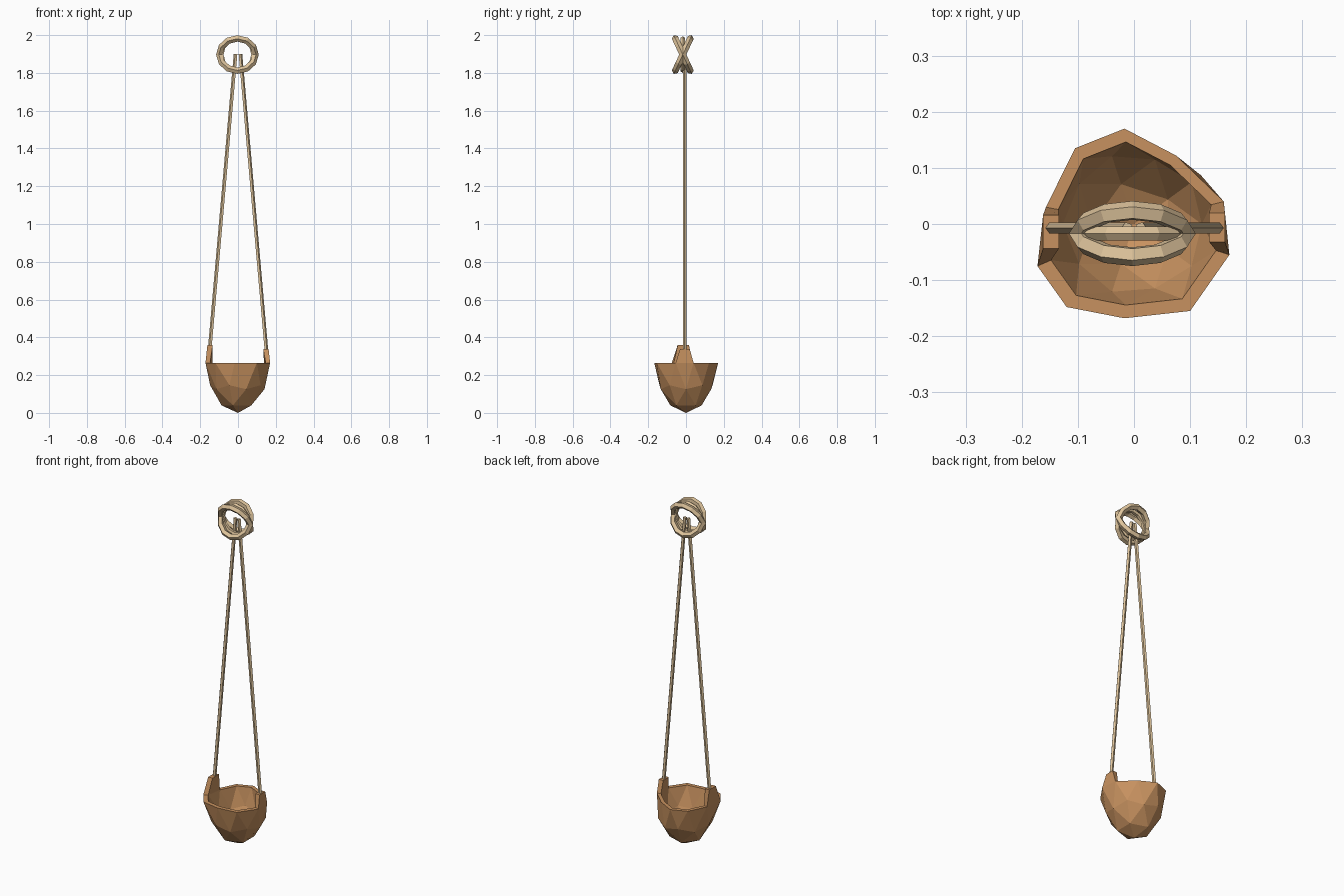
import bpy, bmesh, math
from mathutils import Vector, Matrix

if "Cube" in bpy.data.objects:
    bpy.data.objects.remove(bpy.data.objects["Cube"])


def material(name, rgb):
    m = bpy.data.materials.new(name)
    m.diffuse_color = (*rgb, 1)
    m.use_nodes = True
    m.node_tree.nodes["Principled BSDF"].inputs["Base Color"].default_value = m.diffuse_color
    return m


leather = material("brown leather", (0.57, 0.285, 0.115))
cord = material("tan cord", (0.73, 0.55, 0.33))


def add_object(name, bm, mat):
    bmesh.ops.recalc_face_normals(bm, faces=bm.faces)
    me = bpy.data.meshes.new(name)
    bm.to_mesh(me)
    bm.free()
    me.materials.append(mat)
    ob = bpy.data.objects.new(name, me)
    bpy.context.collection.objects.link(ob)
    return ob


# Pouch: two nested half spheres with an uneven rim
RIM_Z = 0.265
OUTLINE = [(-0.172, -0.075), (-0.12, -0.148), (-0.017, -0.168), (0.10, -0.155),
           (0.17, -0.055), (0.16, 0.04), (0.075, 0.122), (-0.017, 0.17),
           (-0.105, 0.135), (-0.157, 0.03)]


def half_sphere(bm, scale):
    """Adds the lower half of an icosphere to bm, returns its rim by angle."""
    tmp = bmesh.new()
    bmesh.ops.create_icosphere(tmp, subdivisions=2, radius=1)
    copies, rim = {}, []
    for v in tmp.verts:
        if v.co.z < 0.01:
            copies[v.index] = bm.verts.new((v.co.x * 0.165 * scale, v.co.y * 0.165 * scale,
                                            RIM_Z + v.co.z * RIM_Z * scale))
            if v.co.z > -0.01:
                rim.append((math.atan2(v.co.y, v.co.x), copies[v.index]))
    for f in tmp.faces:
        if all(v.index in copies for v in f.verts):
            bm.faces.new([copies[v.index] for v in f.verts])
    tmp.free()
    # the sorted rim starts just after -180 degrees, like the outline
    rim = [v for _, v in sorted(rim, key=lambda p: p[0])]
    for v, (x, y) in zip(rim, OUTLINE):
        v.co = Vector((x * scale, y * scale, RIM_Z))
    return rim


bm = bmesh.new()
outer = half_sphere(bm, 1.0)
inner = half_sphere(bm, 0.86)
rim_faces = []
for i in range(10):
    j = (i + 1) % 10
    rim_faces.append(bm.faces.new((outer[i], outer[j], inner[j], inner[i])))
bmesh.ops.recalc_face_normals(bm, faces=bm.faces)

# Tabs on both sides of the rim that hold the cords
for index, mid_y, half, top in ((4, -0.006, 0.026, 0.337), (9, -0.014, 0.03, 0.36)):
    new = bmesh.ops.extrude_discrete_faces(bm, faces=[rim_faces[index]])["faces"][0]
    cy = new.calc_center_median().y
    for v in new.verts:
        v.co.y = mid_y + math.copysign(half, v.co.y - cy)
        v.co.x = math.copysign(0.162 if abs(v.co.x) > 0.1515 else 0.134, v.co.x)
        v.co.z = top
add_object("pouch", bm, leather)


# Two long cords from the tabs to the knot
def cord_between(name, a, b, radius):
    a, b = Vector(a), Vector(b)
    d = b - a
    mat = Matrix.Translation((a + b) / 2) @ d.to_track_quat('Z', 'Y').to_matrix().to_4x4()
    bm = bmesh.new()
    bmesh.ops.create_cone(bm, cap_ends=True, segments=5, radius1=radius,
                          radius2=radius, depth=d.length, matrix=mat)
    add_object(name, bm, cord)


for side, name in ((-1, "left_cord"), (1, "right_cord")):
    cord_between(name, (side * 0.15, -0.007, 0.325), (side * 0.012, -0.007, 1.9), 0.0105)


# Loops crossing each other at the top
def ring(name, tilt, major, minor, seg=12, sides=5):
    bm = bmesh.new()
    rot = Matrix.Rotation(math.radians(tilt), 3, 'X')
    grid = []
    for i in range(seg):
        a = 2 * math.pi * i / seg
        row = []
        for k in range(sides):
            b = 2 * math.pi * k / sides
            r = major + minor * math.cos(b)
            p = Vector((r * math.cos(a), minor * math.sin(b), r * math.sin(a)))
            row.append(bm.verts.new(rot @ p + Vector((-0.003, -0.017, 1.897))))
        grid.append(row)
    for i in range(seg):
        for k in range(sides):
            n, m = (i + 1) % seg, (k + 1) % sides
            bm.faces.new((grid[i][k], grid[n][k], grid[n][m], grid[i][m]))
    add_object(name, bm, cord)


ring("loop_back", 25, 0.095, 0.018)
ring("loop_front", -25, 0.095, 0.018)
ring("loop_middle", 0, 0.084, 0.013)
